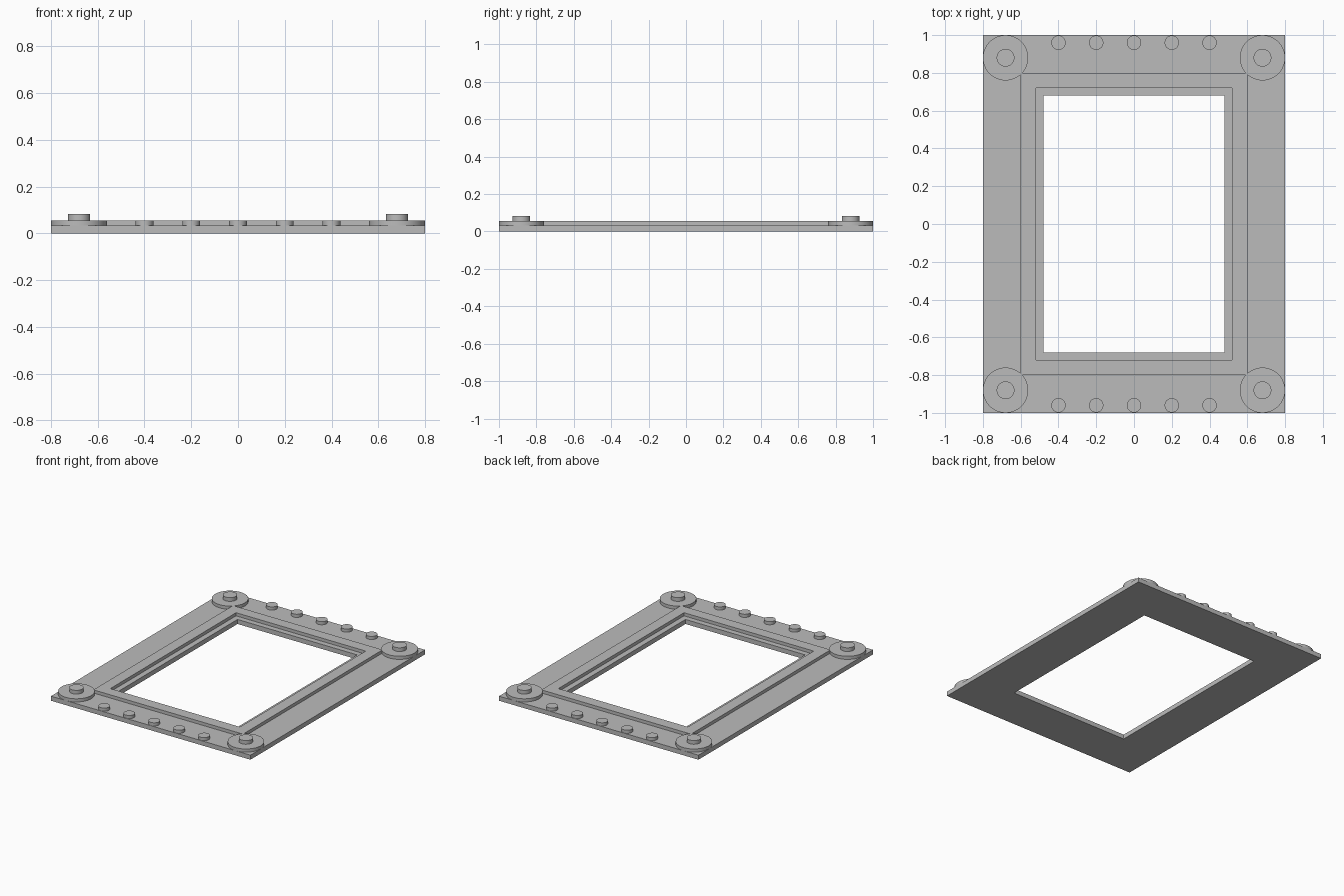
import bpy
import bmesh
import math

cube = bpy.data.objects.get("Cube")
if cube:
    bpy.data.objects.remove(cube, do_unlink=True)

grey = bpy.data.materials.new("plain_grey")
grey.use_nodes = True
grey.diffuse_color = (0.5, 0.5, 0.5, 1)
grey.node_tree.nodes["Principled BSDF"].inputs["Base Color"].default_value = (0.5, 0.5, 0.5, 1)

BASE_TOP, RIM_TOP, PIN_TOP = 0.033, 0.056, 0.083


def frame(name, outer, inner, z0, z1):
    """Rectangular ring given by outer and inner half sizes."""
    bm = bmesh.new()
    signs = [(-1, -1), (1, -1), (1, 1), (-1, 1)]

    def loop(half, z):
        return [bm.verts.new((sx * half[0], sy * half[1], z)) for sx, sy in signs]

    loops = [loop(outer, z0), loop(outer, z1), loop(inner, z1), loop(inner, z0)]
    for a, b in zip(loops, loops[1:] + loops[:1]):
        for i in range(4):
            j = (i + 1) % 4
            bm.faces.new((a[i], a[j], b[j], b[i]))
    bmesh.ops.recalc_face_normals(bm, faces=bm.faces)
    mesh = bpy.data.meshes.new(name)
    bm.to_mesh(mesh)
    bm.free()
    mesh.materials.append(grey)
    bpy.context.collection.objects.link(bpy.data.objects.new(name, mesh))


def disc(name, x, y, radius, z0, z1):
    """Upright round part with a smooth side and flat caps."""
    bpy.ops.mesh.primitive_cylinder_add(vertices=48, radius=radius, depth=z1 - z0,
                                        location=(x, y, (z0 + z1) / 2))
    ob = bpy.context.object
    ob.name = name
    ob.data.materials.append(grey)
    bpy.ops.object.shade_smooth_by_angle(angle=math.radians(35))


# Flat base plate and raised rim around the opening
frame("base_frame", (0.8, 1.0), (0.48, 0.68), 0, BASE_TOP)
frame("raised_rim", (0.6, 0.8), (0.52, 0.72), BASE_TOP, RIM_TOP)

for sy, end in ((-1, "front"), (1, "back")):
    # Corner bosses with central pins
    for sx, side in ((-1, "right"), (1, "left")):
        disc(f"{end}_{side}_boss", sx * 0.68, sy * 0.88, 0.12, BASE_TOP, RIM_TOP)
        disc(f"{end}_{side}_pin", sx * 0.68, sy * 0.88, 0.047, RIM_TOP, PIN_TOP)
    # Row of studs along the short edge
    for i in range(5):
        disc(f"{end}_stud_{i + 1}", (i - 2) * 0.2, sy * 0.96, 0.038, BASE_TOP, RIM_TOP)
